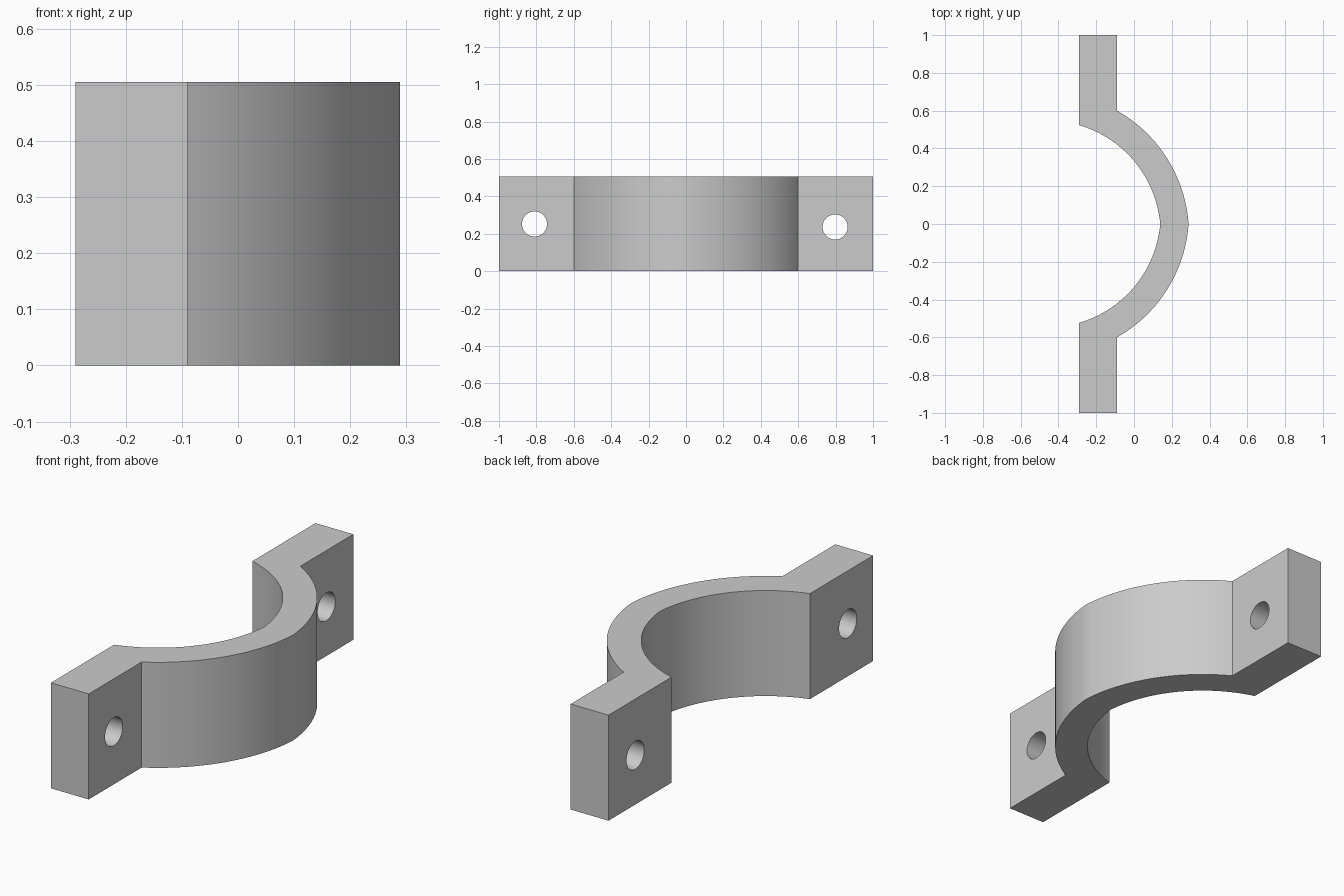
import bpy
import bmesh
from math import atan2, cos, sin, radians
from mathutils import Matrix

cube = bpy.data.objects.get("Cube")
if cube:
    bpy.data.objects.remove(cube, do_unlink=True)

HEIGHT = 0.505
BACK, FACE = -0.29, -0.09          # x of the two flat sides of the ears
CENTRE = (-0.458, -0.052)          # arc centre for the +y half
STEPS = 28

metal = bpy.data.materials.new("plain grey metal")
metal.use_nodes = True
GREY = (0.6, 0.6, 0.6, 1)
metal.diffuse_color = GREY
metal.node_tree.nodes["Principled BSDF"].inputs["Base Color"].default_value = GREY


def arc(start, end):
    """Points on an arc about CENTRE from start to end."""
    cx, cy = CENTRE
    a0, a1 = (atan2(p[1] - cy, p[0] - cx) for p in (start, end))
    r = ((start[0] - cx) ** 2 + (start[1] - cy) ** 2) ** 0.5
    return [(cx + r * cos(a0 + (a1 - a0) * i / STEPS),
             cy + r * sin(a0 + (a1 - a0) * i / STEPS)) for i in range(STEPS + 1)]


def mirrored(points):
    """Extend a path that ends on y = 0 with its mirror image."""
    return points + [(x, -y) for x, y in reversed(points[:-1])]


# Clamp outline: outer path with ears, then the inner path back
outer = mirrored([(BACK, 1), (FACE, 1)] + arc((FACE, 0.6), (0.29, 0)))
inner = mirrored(arc((BACK, 0.523), (0.14, 0)))
outline = outer + inner[::-1]

bm = bmesh.new()
base = bm.faces.new([bm.verts.new((x, y, 0)) for x, y in outline])
top = bmesh.ops.extrude_face_region(bm, geom=[base], use_keep_orig=True)["geom"]
bmesh.ops.translate(bm, vec=(0, 0, HEIGHT),
                    verts=[v for v in top if isinstance(v, bmesh.types.BMVert)])
bmesh.ops.recalc_face_normals(bm, faces=bm.faces)
mesh = bpy.data.meshes.new("clamp_half")
bm.to_mesh(mesh)
bm.free()
clamp = bpy.data.objects.new("clamp_half", mesh)
bpy.context.collection.objects.link(clamp)
mesh.materials.append(metal)

# Bolt holes through both ears
bm = bmesh.new()
for y, z in ((-0.81, 0.252), (0.797, 0.236)):
    bmesh.ops.create_cone(bm, cap_ends=True, segments=40, radius1=0.067,
                          radius2=0.067, depth=0.5,
                          matrix=Matrix.Translation((-0.19, y, z))
                          @ Matrix.Rotation(radians(90), 4, "Y"))
cut_mesh = bpy.data.meshes.new("bolt_hole_cutter")
bm.to_mesh(cut_mesh)
bm.free()
cut_mesh.materials.append(metal)
cutter = bpy.data.objects.new("bolt_hole_cutter", cut_mesh)
bpy.context.collection.objects.link(cutter)
cutter.hide_render = True

holes = clamp.modifiers.new("bolt holes", "BOOLEAN")
holes.operation = "DIFFERENCE"
holes.solver = "EXACT"
holes.object = cutter

# Apply the cut, drop the cutter and smooth the curved walls
bpy.ops.object.select_all(action="DESELECT")
clamp.select_set(True)
bpy.context.view_layer.objects.active = clamp
bpy.ops.object.modifier_apply(modifier=holes.name)
bpy.data.objects.remove(cutter, do_unlink=True)
bpy.ops.object.shade_smooth_by_angle(angle=radians(25))
